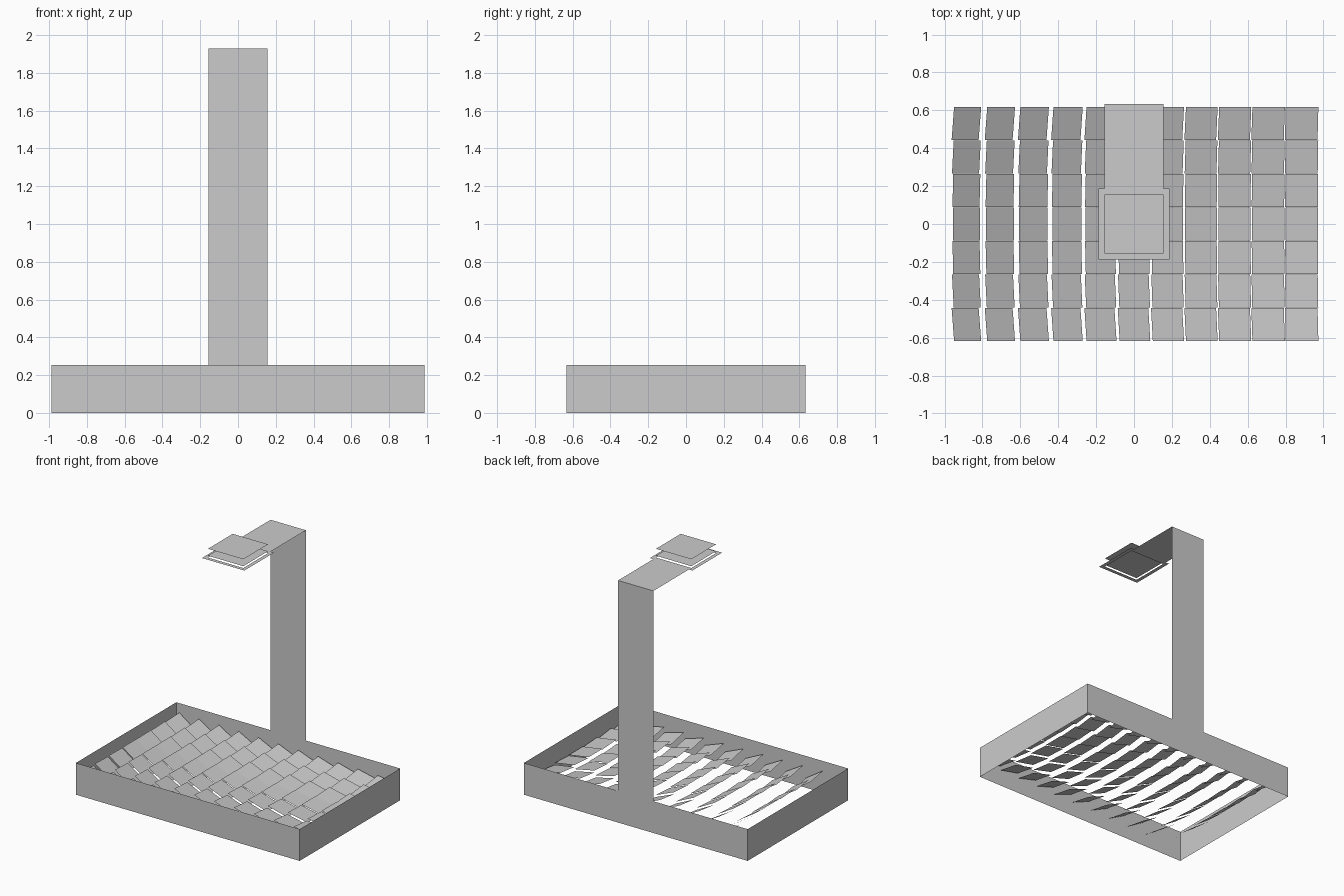
import bpy
from mathutils import Vector

if "Cube" in bpy.data.objects:
    bpy.data.objects.remove(bpy.data.objects["Cube"])

HX, HY, WALL = 0.987, 0.633, 0.253   # tray half sizes and wall height
T, R = 0.156, 0.187                  # tower half width, collar half width
ARM_Z, LENS_Z, TOP_Z = 1.93, 1.945, 2.0


def make(name, verts, faces):
    mesh = bpy.data.meshes.new(name)
    mesh.from_pydata(verts, [], faces)
    mesh.update()
    obj = bpy.data.objects.new(name, mesh)
    bpy.context.collection.objects.link(obj)
    return obj


def square(h, z):
    return [(-h, -h, z), (h, -h, z), (h, h, z), (-h, h, z)]


# open tray: four thin walls, no floor
ring = [(-HX, -HY), (HX, -HY), (HX, HY), (-HX, HY)]
make("tray_walls", [(x, y, z) for z in (0, WALL) for x, y in ring],
     [(i, (i + 1) % 4, (i + 1) % 4 + 4, i + 4) for i in range(4)])

# tower sheet bent forward into the arm
profile = [(HY, WALL), (HY, ARM_Z), (R, ARM_Z)]
make("tower_and_arm", [(x, y, z) for y, z in profile for x in (T, -T)],
     [(0, 1, 3, 2), (2, 3, 5, 4)])

# square collar with open middle, and the two plates above it
make("receiver_collar", square(R, ARM_Z) + square(T, ARM_Z),
     [(i, (i + 1) % 4, (i + 1) % 4 + 4, i + 4) for i in range(4)])
make("receiver_lower_plate", square(T, LENS_Z), [(0, 1, 2, 3)])
make("receiver_top_plate", square(T, TOP_Z), [(0, 1, 2, 3)])

# mirrors: each bisects the sun direction and the direction to the receiver
sun = Vector((1, 0, 1.03)).normalized()
target = Vector((0, 0, ARM_Z))
STEP, HALF = 0.177, 0.0875
verts, faces = [], []
for i in range(-5, 6):
    for j in range(-3, 4):
        c = Vector((i * STEP, j * STEP, WALL / 2))
        n = ((target - c).normalized() + sun).normalized()
        u = Vector((n.z, 0, -n.x)).normalized()
        v = n.cross(u)
        k = len(verts)
        verts += [c + HALF * (a * u + b * v)
                  for a, b in ((-1, -1), (1, -1), (1, 1), (-1, 1))]
        faces.append((k, k + 1, k + 2, k + 3))
make("mirror_field", verts, faces)
